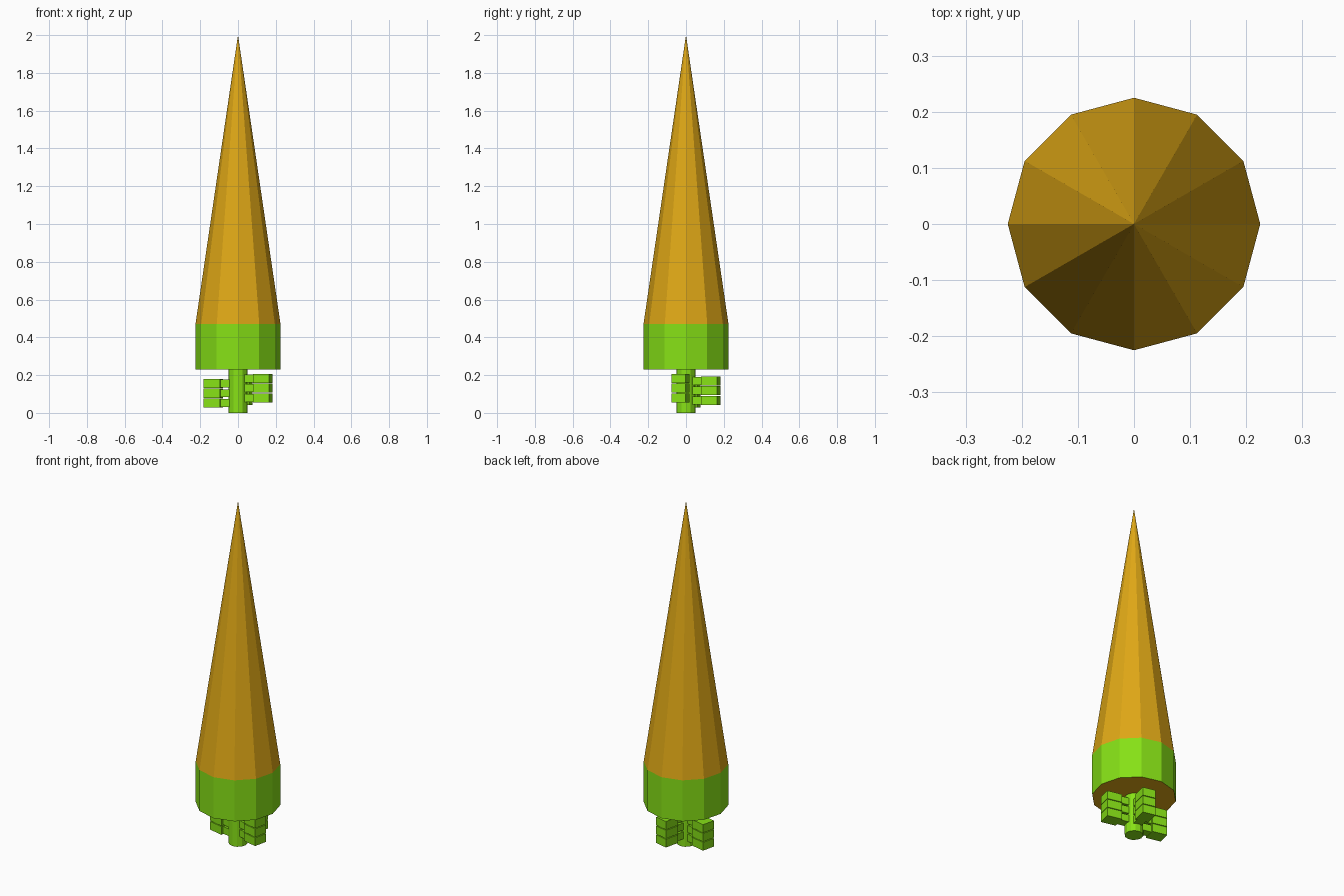
import bpy, math
from mathutils import Matrix, Vector

if "Cube" in bpy.data.objects:
    bpy.data.objects.remove(bpy.data.objects["Cube"])


def material(name, color):
    m = bpy.data.materials.new(name)
    m.diffuse_color = (*color, 1)
    m.use_nodes = True
    m.node_tree.nodes["Principled BSDF"].inputs["Base Color"].default_value = m.diffuse_color
    return m


ORANGE = material("orange", (0.74, 0.39, 0.008))
GREEN = material("green", (0.24, 0.75, 0.008))


def tapered(name, r1, r2, z1, z2, sides, mat):
    bpy.ops.mesh.primitive_cone_add(vertices=sides, radius1=r1, radius2=r2,
                                    depth=z2 - z1, location=(0, 0, (z1 + z2) / 2))
    ob = bpy.context.object
    ob.name = name
    ob.data.materials.append(mat)
    return ob


def radial_box(name, angle, r1, r2, width, z1, z2):
    bpy.ops.mesh.primitive_cube_add(size=1)
    ob = bpy.context.object
    ob.name = name
    size = Matrix.Diagonal((r2 - r1, width, z2 - z1, 1))
    place = Matrix.Translation(Vector(((r1 + r2) / 2, 0, (z1 + z2) / 2)))
    ob.data.transform(Matrix.Rotation(angle, 4, 'Z') @ place @ size)
    ob.data.materials.append(GREEN)
    return ob


# Long pointed spire
tapered("spire", 0.225, 0, 0.47, 2.0, 12, ORANGE)

# Green collar with an orange underside
collar = tapered("collar", 0.225, 0.225, 0.23, 0.47, 12, GREEN)
collar.data.materials.append(ORANGE)
for face in collar.data.polygons:
    if face.normal.z < -0.9:
        face.material_index = 1

# Central stem
tapered("stem", 0.05, 0.05, 0, 0.23, 12, GREEN)

# Three stacks of blocks stepping down around the stem
for i in range(3):
    angle = math.radians(-13 + 90 * i)
    base = 0.055 - 0.0135 * i
    for j in range(3):
        z = base + 0.052 * j
        radial_box(f"block_{i}_{j}", angle, 0.09, 0.178, 0.077, z, z + 0.048)
        radial_box(f"arm_{i}_{j}", angle, 0.03, 0.095, 0.05, z + 0.003, z + 0.045)
